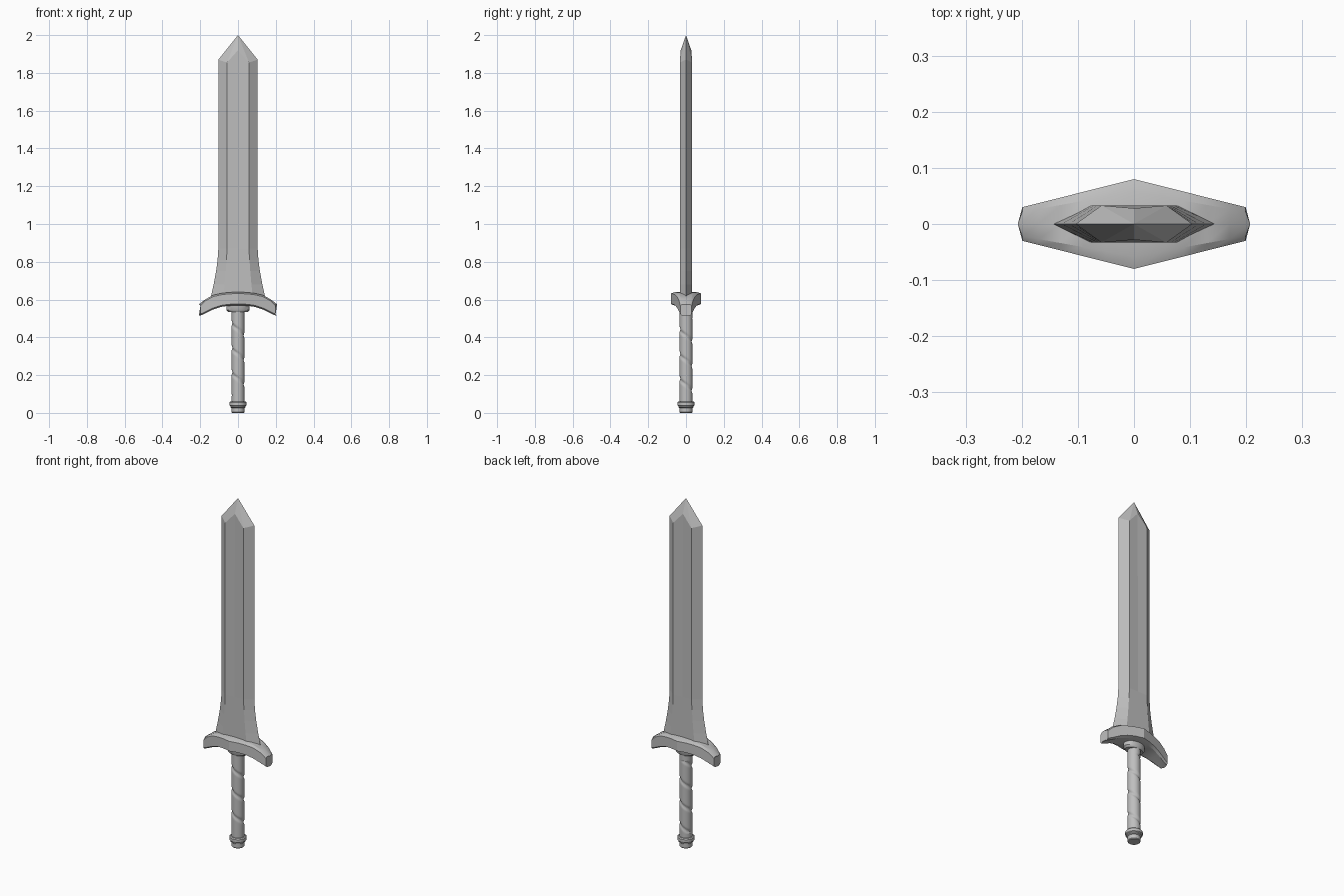
import bpy
import bmesh
from math import sin, cos, pi, radians

cube = bpy.data.objects.get("Cube")
if cube:
    bpy.data.objects.remove(cube)

steel = bpy.data.materials.new("grey_steel")
steel.use_nodes = True
GREY = (0.52, 0.52, 0.52, 1)
steel.diffuse_color = GREY
steel.node_tree.nodes["Principled BSDF"].inputs["Base Color"].default_value = GREY


def loft(name, rings, angle):
    """Skin a list of closed rings, cap both ends, smooth below the angle."""
    bm = bmesh.new()
    loops = [[bm.verts.new(p) for p in ring] for ring in rings]
    for a, b in zip(loops, loops[1:]):
        n = len(a)
        for i in range(n):
            j = (i + 1) % n
            bm.faces.new((a[i], a[j], b[j], b[i]))
    bm.faces.new(loops[0][::-1])
    bm.faces.new(loops[-1])
    bmesh.ops.remove_doubles(bm, verts=bm.verts, dist=0.0001)
    bmesh.ops.recalc_face_normals(bm, faces=bm.faces)
    mesh = bpy.data.meshes.new(name)
    bm.to_mesh(mesh)
    bm.free()
    mesh.materials.append(steel)
    obj = bpy.data.objects.new(name, mesh)
    bpy.context.collection.objects.link(obj)
    bpy.ops.object.select_all(action="DESELECT")
    obj.select_set(True)
    bpy.context.view_layer.objects.active = obj
    if angle:
        bpy.ops.object.shade_smooth_by_angle(angle=radians(angle))
    return obj


def lathe(name, profile, sides=20, depth=1.0):
    """Revolve radius and height pairs about z; depth squashes y."""
    turns = [2 * pi * i / sides for i in range(sides)]
    rings = [[(r * cos(a), depth * r * sin(a), z) for a in turns] for r, z in profile]
    return loft(name, rings, 35)


# Blade: flat-sided hexagonal section that flares at the base
THICK = 0.033


def blade_ring(half, flat, z, z_flat, z_mid, y_mid):
    return [(half, 0, z), (flat, THICK, z_flat), (0, y_mid, z_mid), (-flat, THICK, z_flat),
            (-half, 0, z), (-flat, -THICK, z_flat), (0, -y_mid, z_mid), (flat, -THICK, z_flat)]


stations = [(0.147, 0.08, 0.6), (0.129, 0.071, 0.68), (0.116, 0.065, 0.75),
            (0.108, 0.061, 0.81), (0.104, 0.058, 0.87)]
rings = [blade_ring(h, f, z, z, z, THICK) for h, f, z in stations]
rings.append(blade_ring(0.104, 0.058, 1.87, 1.855, 1.92, 0.028))
rings.append([(0, 0, 2.0)] * 8)
# The point collapses to one vertex, so its cap is built by closing the last ring
bm_rings = rings[:-1]
blade = loft("blade", bm_rings, 0)
bm = bmesh.new()
bm.from_mesh(blade.data)
bm.faces.ensure_lookup_table()
cap = max(bm.faces, key=lambda f: f.calc_center_median().z)
bmesh.ops.poke(bm, faces=[cap])
max(bm.verts, key=lambda v: len(v.link_edges)).co = (0, 0, 2.0)
bm.to_mesh(blade.data)
bm.free()

# Guard: drooping bar, deep in the middle, chamfered rims, pointed ends
half_guard = [(0, 0.64, 0.568), (0.05, 0.638, 0.567), (0.09, 0.633, 0.561),
              (0.13, 0.624, 0.548), (0.17, 0.603, 0.528), (0.199, 0.575, 0.515)]
guard_line = [(-x, t, b) for x, t, b in half_guard[:0:-1]] + half_guard
rings = []
for x, top, low in guard_line:
    d = 0.08 - 0.05 * abs(x) / 0.199
    bulge = 0.008 * (1 if x > 0 else -1) if abs(x) > 0.19 else 0
    inner, rim = 0.72 * d, 0.008
    rings.append([(x, -d, top - rim), (x, -inner, top), (x + bulge, 0, top), (x, inner, top),
                  (x, d, top - rim), (x, d, low + rim), (x, inner, low),
                  (x + bulge, 0, low), (x, -inner, low), (x, -d, low + rim)])
loft("guard", rings, 25)

# Collar under the guard
lathe("collar", [(0.052, 0.535), (0.062, 0.545), (0.062, 0.58)], depth=0.66)

# Grip: round bar with a shallow spiral groove
SIDES, ROWS, PITCH = 24, 110, 0.13
rings = []
for k in range(ROWS + 1):
    z = 0.05 + 0.51 * k / ROWS
    ring = []
    for i in range(SIDES):
        a = 2 * pi * i / SIDES
        phase = ((z - 0.15) / PITCH + a / (2 * pi) + 0.5) % 1 - 0.5
        groove = max(0, 1 - abs(phase) / 0.1) if 0.09 < z < 0.5 else 0
        r = 0.034 - 0.007 * groove
        ring.append((r * cos(a), r * sin(a), z))
    rings.append(ring)
loft("grip", rings, 40)

# Pommel: stepped ring and end stub
lathe("pommel", [(0.031, 0), (0.034, 0.004), (0.034, 0.026), (0.04, 0.03),
                 (0.04, 0.036), (0.045, 0.04), (0.045, 0.056), (0.04, 0.061), (0.033, 0.061)])
